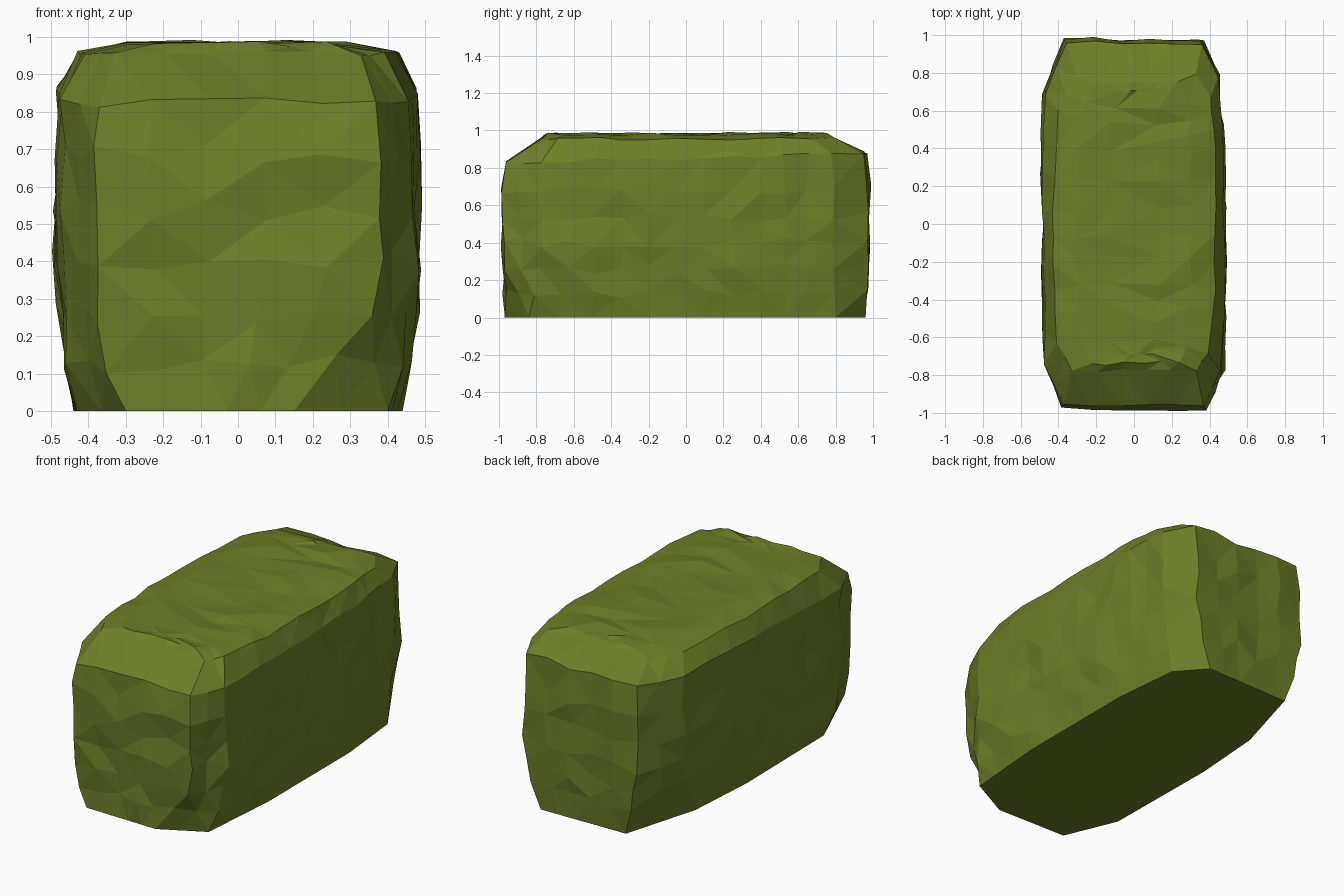
import bpy, bmesh, random
from mathutils import Vector

random.seed(5)
cube = bpy.data.objects.get("Cube")
if cube:
    bpy.data.objects.remove(cube)

# Leaf green
leaf = bpy.data.materials.new("leaf_green")
leaf.use_nodes = True
GREEN = (0.15, 0.21, 0.02, 1)
leaf.diffuse_color = GREEN
bsdf = leaf.node_tree.nodes["Principled BSDF"]
bsdf.inputs["Base Color"].default_value = GREEN
bsdf.inputs["Roughness"].default_value = 1.0

# Plan outlines, anticlockwise from the front right corner
FOOT = [(-.3, -.96), (.15, -.97), (.4, -.84), (.44, -.35), (.44, .4), (.4, .8),
        (.26, .96), (-.28, .95), (-.41, .5), (-.44, .07), (-.43, -.65)]
BODY = [(-.38, -.97), (.38, -.98), (.47, -.78), (.48, -.35), (.48, .4), (.445, .78),
        (.36, .97), (-.36, .98), (-.48, .7), (-.487, .07), (-.475, -.75)]
SHOULDER = [(-.33, -.78), (.33, -.77), (.39, -.68), (.43, -.35), (.43, .4), (.41, .68),
            (.33, .79), (-.3, .78), (-.41, .6), (-.43, .07), (-.41, -.62)]
SPLITS = [5, 2, 3, 5, 3, 1, 5, 2, 3, 5, 2]


def jitter(amount):
    return random.uniform(-amount, amount)


def subdivide(outline):
    points = []
    for i, n in enumerate(SPLITS):
        a, b = Vector(outline[i]), Vector(outline[(i + 1) % len(outline)])
        points += [a.lerp(b, k / n) for k in range(n)]
    return points


foot, body, shoulder = map(subdivide, (FOOT, BODY, SHOULDER))
bm = bmesh.new()
rings = []


def add_ring(plan, z, rough=0.0, lift=0.0, slope=0.0):
    """One ring of the hedge; rough pushes leaves in and out, lift up and down."""
    ring = []
    for p in plan:
        x, y = p.x + jitter(rough), p.y + jitter(rough)
        ring.append(bm.verts.new((x, y, z + slope * p.y + jitter(lift))))
    rings.append(ring)


# Sides: narrow foot, swelling to the full body, then the rim
add_ring(foot, 0)
for z, swell in ((0.13, 0.5), (0.26, 0.85), (0.4, 1.0), (0.54, 1.0), (0.69, 1.0)):
    plan = [a.lerp(b, swell) for a, b in zip(foot, body)]
    add_ring(plan, z, 0.014, 0.03)
add_ring([a.lerp(b, 0.08) for a, b in zip(body, shoulder)], 0.85, 0.008, 0.015, 0.025)

# Shoulder and nearly flat top
add_ring(shoulder, 0.955, 0.008, 0.008)
add_ring([Vector((p.x * 0.7, p.y * 0.95)) for p in shoulder], 0.98, 0.01, 0.008)
add_ring([Vector((p.x * 0.3, p.y * 0.9)) for p in shoulder], 0.984, 0.01, 0.01)
for low, high in zip(rings, rings[1:]):
    for i in range(len(low)):
        j = (i + 1) % len(low)
        bm.faces.new((low[i], low[j], high[j], high[i]))
bm.faces.new(rings[0][::-1])
bm.faces.new(rings[-1])

# Fold everything above the flat base into facets
bmesh.ops.triangulate(bm, faces=[f for f in bm.faces if f.calc_center_median().z > 0.01])
bmesh.ops.recalc_face_normals(bm, faces=bm.faces[:])

mesh = bpy.data.meshes.new("hedge")
bm.to_mesh(mesh)
bm.free()
mesh.materials.append(leaf)
hedge = bpy.data.objects.new("hedge", mesh)
bpy.context.collection.objects.link(hedge)
